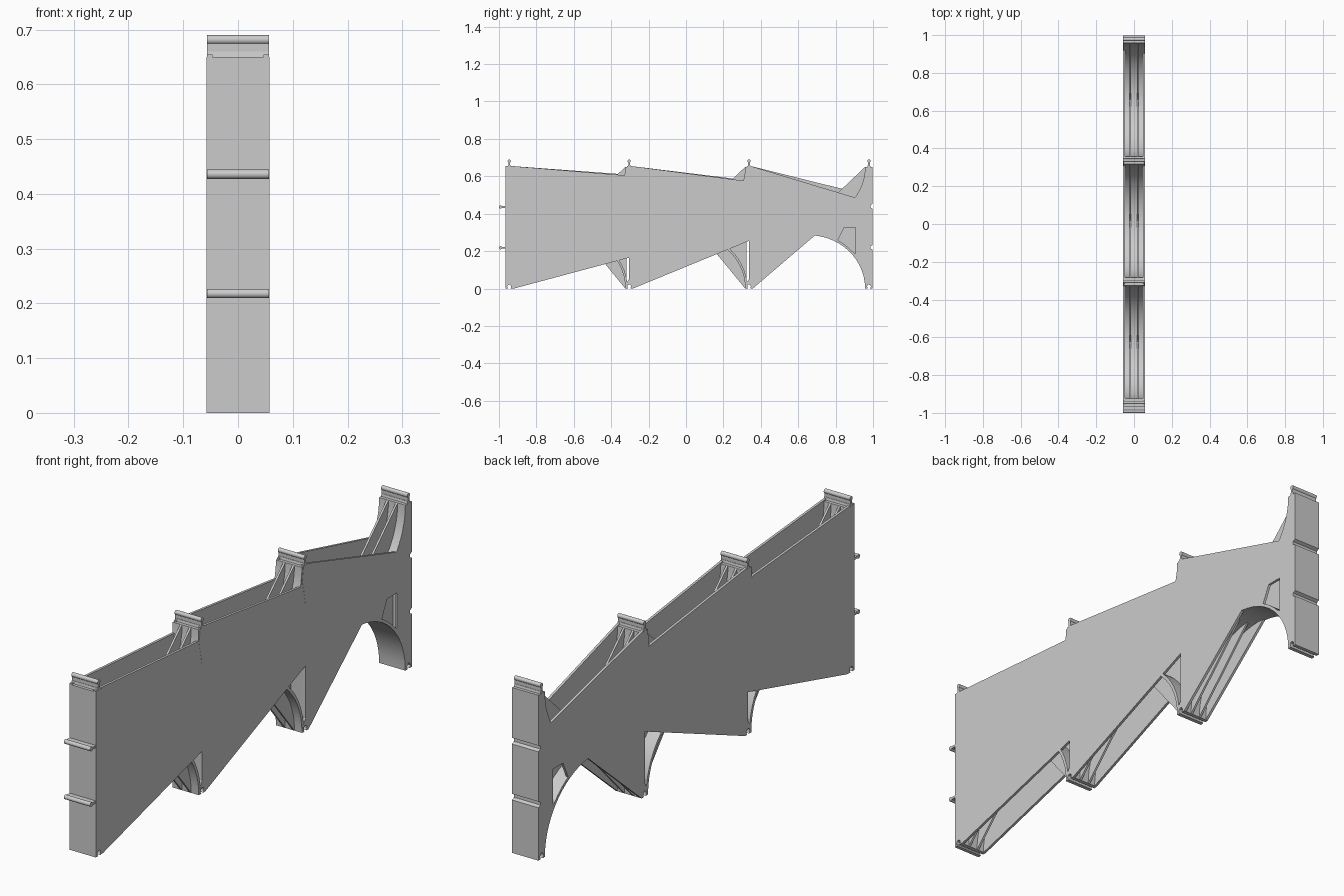
import bpy, bmesh
from math import sin, cos, radians
from mathutils import Matrix

cube = bpy.data.objects.get("Cube")
if cube:
    bpy.data.objects.remove(cube)

grey = bpy.data.materials.new("light_grey")
grey.use_nodes = True
grey.diffuse_color = (0.6, 0.6, 0.6, 1)
grey.node_tree.nodes["Principled BSDF"].inputs["Base Color"].default_value = (0.6, 0.6, 0.6, 1)

W = 0.057                 # half width of the wall
TOP = 0.65                # height of the piers
R, H = 0.30, 0.285        # arch half span and rise
STEP = 0.641
PIERS = [-0.945 + STEP * i for i in range(4)]
BAYS = [p + STEP / 2 for p in PIERS[:3]]

# side profile (y, z) axes mapped into the world
SIDE = Matrix(((0, 0, 1, 0), (1, 0, 0, 0), (0, 1, 0, 0), (0, 0, 0, 1)))


def slab(name, loops, x0, x1):
    """Extrude closed (y, z) loops from x0 to x1; inner loops become holes."""
    curve = bpy.data.curves.new(name, 'CURVE')
    curve.dimensions = '2D'
    curve.fill_mode = 'BOTH'
    curve.extrude = (x1 - x0) / 2
    for pts in loops:
        s = curve.splines.new('POLY')
        s.points.add(len(pts) - 1)
        for p, (y, z) in zip(s.points, pts):
            p.co = (y, z, 0, 1)
        s.use_cyclic_u = True
    tmp = bpy.data.objects.new(name + "_curve", curve)
    bpy.context.collection.objects.link(tmp)
    dg = bpy.context.evaluated_depsgraph_get()
    mesh = bpy.data.meshes.new_from_object(tmp.evaluated_get(dg))
    bpy.data.objects.remove(tmp)
    bm = bmesh.new()
    bm.from_mesh(mesh)
    bmesh.ops.remove_doubles(bm, verts=bm.verts, dist=1e-5)
    bm.transform(Matrix.Translation(((x0 + x1) / 2, 0, 0)) @ SIDE)
    bmesh.ops.recalc_face_normals(bm, faces=bm.faces)
    bm.to_mesh(mesh)
    bm.free()
    mesh.materials.clear()
    mesh.materials.append(grey)
    ob = bpy.data.objects.new(name, mesh)
    bpy.context.collection.objects.link(ob)
    bpy.ops.object.select_all(action='DESELECT')
    ob.select_set(True)
    bpy.context.view_layer.objects.active = ob
    bpy.ops.object.shade_smooth_by_angle(angle=radians(30))
    return ob


def arc(c, z, a0, a1, up=1, grow=0.0, n=28):
    """Elliptical arc points; up=-1 hangs below z."""
    out = []
    for i in range(n + 1):
        a = radians(a0 + (a1 - a0) * i / n)
        out.append((c + (R + grow) * cos(a), z + up * (H + grow) * sin(a)))
    return out


# side plates with sloped edges, back arch and one window each
def side_plate(name, x0, x1, drop1, drop2, dip):
    p0, p1, p2, p3 = PIERS
    c = BAYS[2]
    outline = [(-0.965, 0.03), (-0.934, 0.03), (-0.93, 0), (-0.92, 0),
               (p1, 0.165), (p1, 0.03), (p1 + 0.012, 0.03), (p1 + 0.015, 0), (p1 + 0.02, 0),
               (p2, 0.255), (p2, 0.03), (p2 + 0.012, 0.03), (p2 + 0.015, 0), (p2 + 0.02, 0)]
    outline += arc(c, 0, 84, 4)
    outline += [(0.985, 0.03), (0.985, TOP)]
    outline += arc(c, TOP, 0, dip, -1, n=8)
    for p, drop in ((p2, drop2), (p1, drop1)):
        outline += [(p + 0.008, 0.655), (p - 0.012, 0.655), (p - 0.02, drop)]
    outline += [(p0 + 0.01, 0.655), (-0.965, 0.655)]
    window = [(0.812, 0.257), (0.845, 0.325), (0.907, 0.325), (0.907, 0.185)]
    slab(name, [outline, window], x0, x1)


side_plate("left_side_plate", W - 0.01, W, 0.605, 0.575, 35)
side_plate("right_side_plate", -W, -W + 0.01, 0.61, 0.58, 29)

# vault shells, troughs, middle web and ribs of each bay
SW = W - 0.0005
for i, c in enumerate(BAYS):
    n = str(i + 1)
    slab("arch_shell_" + n, [arc(c, 0, 0, 180) + arc(c, 0, 180, 0, grow=0.012)], -SW, SW)
    slab("trough_shell_" + n,
         [arc(c, TOP, 0, 180, -1) + arc(c, TOP, 180, 0, -1, grow=0.012)], -SW, SW)
    slab("middle_web_" + n,
         [arc(c, 0, 180, 0, grow=0.006) + arc(c, TOP, 0, 180, -1, grow=0.006)], -0.004, 0.004)
    for x in (-0.02, 0.02):
        ribs = [("top_front_rib_", arc(c, TOP, 180, 90, -1)),
                ("top_back_rib_", arc(c, TOP, 0, 90, -1)),
                ("lower_front_rib_", arc(c, 0, 180, 95))]
        if i < 2:
            ribs.append(("lower_back_rib_", arc(c, 0, 0, 76)))
        for label, pts in ribs:
            slab(label + n, [pts], x - 0.004, x + 0.004)

# piers with a round socket in the foot
PW = W + 0.0004
SOCKET = [(-0.006, 0), (-0.011, 0.01), (-0.007, 0.019), (0, 0.022),
          (0.007, 0.019), (0.011, 0.01), (0.006, 0)]
for i, p in enumerate(PIERS):
    pts = [(-0.02, 0)] + SOCKET + [(0.02, 0)]
    if i == 3:
        # joining grooves on the back wall
        for z in (0.22, 0.44):
            pts += [(0.02, z - 0.012), (0.008, z - 0.006), (0.008, z + 0.006), (0.02, z + 0.012)]
    pts.append((0.02, TOP))
    pts.append((-0.02 if i in (0, 3) else -0.012, TOP))
    if i in (1, 2):
        pts += [(-0.02, 0.6), (-0.012, 0.56), (0, 0.5), (0, 0.05), (-0.014, 0.03)]
    slab("pier_" + str(i + 1), [[(p + y, z) for y, z in pts]], -PW, PW)


# bead on a thin stem
def peg(name, y, z, dy, dz):
    r, stem, reach = 0.0085, 0.0045, 0.033
    pts = [(-0.006, stem), (-0.006, -stem)]
    for k in range(17):
        a = radians(-148 + 296 * k / 16)
        pts.append((reach - r + r * cos(a), r * sin(a)))
    slab(name, [[(y + u * dy - v * dz, z + u * dz + v * dy) for u, v in pts]], -W, W)


for i, p in enumerate(PIERS):
    peg("top_peg_" + str(i + 1), p, TOP + 0.007, 0, 1)
    slab("peg_base_" + str(i + 1),
         [[(p - 0.01, TOP - 0.01), (p + 0.01, TOP - 0.01), (p + 0.006, TOP + 0.01),
           (p - 0.006, TOP + 0.01)]], -W, W)
for z in (0.218, 0.436):
    peg("front_peg", -0.967, z, -1, 0)
